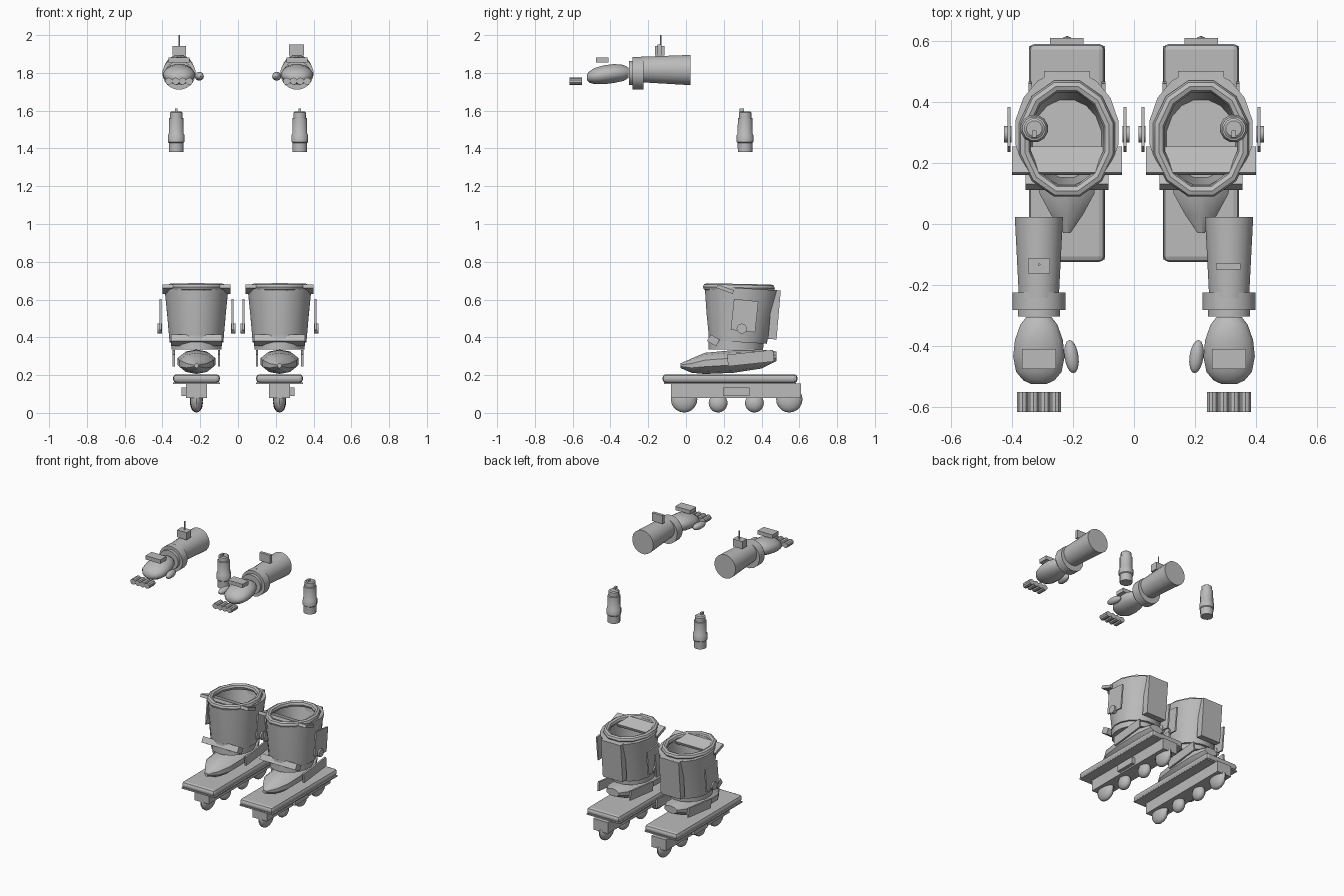
import bpy, bmesh, math
from mathutils import Matrix, Vector, Euler

if "Cube" in bpy.data.objects:
    bpy.data.objects.remove(bpy.data.objects["Cube"])

grey = bpy.data.materials.new("light_grey")
grey.diffuse_color = (0.5, 0.5, 0.5, 1)
grey.use_nodes = True
grey.node_tree.nodes["Principled BSDF"].inputs["Base Color"].default_value = grey.diffuse_color


def finish(bm, name, smooth=True):
    bmesh.ops.recalc_face_normals(bm, faces=bm.faces[:])
    me = bpy.data.meshes.new(name)
    bm.to_mesh(me)
    bm.free()
    me.materials.append(grey)
    ob = bpy.data.objects.new(name, me)
    bpy.context.collection.objects.link(ob)
    if smooth:
        bpy.ops.object.select_all(action='DESELECT')
        ob.select_set(True)
        bpy.context.view_layer.objects.active = ob
        bpy.ops.object.shade_smooth_by_angle(angle=math.radians(35))
    return ob


def place(loc, size, rot=(0, 0, 0)):
    return (Matrix.Translation(loc) @ Euler(rot).to_matrix().to_4x4()
            @ Matrix.Diagonal((*size, 1)))


def box(name, loc, size, rot=(0, 0, 0)):
    bm = bmesh.new()
    bmesh.ops.create_cube(bm, size=1, matrix=place(loc, size, rot))
    return finish(bm, name, False)


def ball(name, loc, radii, rot=(0, 0, 0), seg=16):
    bm = bmesh.new()
    bmesh.ops.create_uvsphere(bm, u_segments=seg, v_segments=10, radius=1,
                              matrix=place(loc, radii, rot))
    return finish(bm, name)


def rod(name, loc, r, length, rot=(0, 0, 0), seg=12):
    bm = bmesh.new()
    bmesh.ops.create_cone(bm, cap_ends=True, segments=seg, radius1=r, radius2=r,
                          depth=length, matrix=place(loc, (1, 1, 1), rot))
    return finish(bm, name)


def loft(name, rings, seg, along_y=False, shear=0.0):
    """Closed skin through elliptical rings (centre, radius a, radius b)."""
    bm = bmesh.new()
    loops = []
    for c, a, b in rings:
        loop = []
        for i in range(seg):
            t = 2 * math.pi * (i + 0.5) / seg
            u, v = a * math.cos(t), b * math.sin(t)
            p = Vector(c) + (Vector((u, 0, v)) if along_y else Vector((u, v, shear * v)))
            loop.append(bm.verts.new(p))
        loops.append(loop)
    for l0, l1 in zip(loops, loops[1:]):
        for i in range(seg):
            j = (i + 1) % seg
            bm.faces.new((l0[i], l0[j], l1[j], l1[i]))
    bm.faces.new(loops[0])
    bm.faces.new(loops[-1])
    return finish(bm, name)


def oval_ring(name, loc, rx, ry, minor, tilt, seg=12):
    bm = bmesh.new()
    grid = []
    for i in range(seg):
        t = 2 * math.pi * (i + 0.5) / seg
        row = []
        for k in range(8):
            p = 2 * math.pi * k / 8
            x = (rx + minor * math.cos(p)) * math.cos(t)
            y = (ry + minor * math.cos(p)) * math.sin(t)
            row.append(bm.verts.new(Vector(loc) + Vector((x, y, minor * math.sin(p) + tilt * y))))
        grid.append(row)
    for i in range(seg):
        n = (i + 1) % seg
        for k in range(8):
            m = (k + 1) % 8
            bm.faces.new((grid[i][k], grid[n][k], grid[n][m], grid[i][m]))
    return finish(bm, name)


def skate(s, tag):
    cx = 0.22 * s
    # deck with bevelled edges and a thin plate beneath
    deck = box(tag + "deck", (cx, 0.233, 0.182), (0.248, 0.715, 0.045))
    bev = deck.modifiers.new("bevel", 'BEVEL')
    bev.width, bev.segments = 0.018, 2
    box(tag + "deck_plate", (cx, 0.233, 0.158), (0.25, 0.70, 0.008))
    # wheel frame, side block and four wheels
    box(tag + "wheel_frame", (cx, 0.265, 0.118), (0.11, 0.69, 0.076))
    box(tag + "side_block", (cx + 0.066 * s, 0.265, 0.112), (0.026, 0.14, 0.044))
    for i, (y, r) in enumerate([(-0.01, 0.07), (0.17, 0.05), (0.362, 0.05), (0.547, 0.07)]):
        ball(f"{tag}wheel_{i}", (cx, y, r + 0.002), (0.034, r, r))
    # shoe and heel plates
    shoe = [(-0.03, 0.25, 0.012, 0.012), (0.03, 0.25, 0.055, 0.038), (0.10, 0.262, 0.095, 0.056),
            (0.25, 0.272, 0.105, 0.06), (0.40, 0.285, 0.092, 0.05), (0.48, 0.30, 0.05, 0.025)]
    loft(tag + "shoe", [((cx, y, z), a, b) for y, z, a, b in shoe], 10, True)
    for k in (-1, 1):
        box(tag + "heel_plate", (cx + 0.12 * k, 0.342, 0.29), (0.012, 0.245, 0.062),
            (math.radians(6), 0, 0))
    # hollow boot shaft, ankle collar and padded rim
    shaft = [(0.375, 0.275, 0.145, 0.155), (0.52, 0.285, 0.158, 0.18), (0.66, 0.30, 0.172, 0.205),
             (0.66, 0.295, 0.135, 0.17), (0.42, 0.28, 0.115, 0.13)]
    loft(tag + "boot_shaft", [((cx, y, z), a, b) for z, y, a, b in shaft], 16, shear=-0.06)
    loft(tag + "ankle_collar", [((cx, 0.263, 0.335), 0.135, 0.148),
                                ((cx, 0.267, 0.41), 0.138, 0.15)], 16)
    oval_ring(tag + "boot_rim", (cx, 0.28, 0.663), 0.143, 0.177, 0.02, -0.02)
    # straps, back panel, side panels and knobs
    box(tag + "top_strap", (cx, 0.208, 0.655), (0.36, 0.092, 0.02), (math.radians(-20), 0, 0))
    box(tag + "ankle_strap", (cx, 0.145, 0.384), (0.272, 0.055, 0.04), (math.radians(-30), 0, 0))
    box(tag + "back_panel", (cx, 0.468, 0.52), (0.15, 0.045, 0.26), (math.radians(-5), 0, 0))
    for k in (-1, 1):
        box(tag + "side_panel", (cx + 0.19 * k, 0.31, 0.515), (0.01, 0.13, 0.165),
            (math.radians(-6), 0, 0))
        rod(tag + "side_knob", (cx + 0.194 * k, 0.295, 0.446), 0.027, 0.024, (0, math.pi / 2, 0))


def canister(s, tag):
    # stepped canister with a small nozzle
    c = (0.327 * s, 0.313)
    prof = [(1.38, 0.040), (1.43, 0.041), (1.435, 0.046), (1.47, 0.046), (1.478, 0.041),
            (1.56, 0.040), (1.562, 0.034), (1.59, 0.034), (1.596, 0.026)]
    loft(tag + "canister", [((*c, z), r, r) for z, r in prof], 12)
    box(tag + "nozzle", (c[0], c[1] - 0.018, 1.602), (0.014, 0.022, 0.018))


def glove(s, tag):
    cx = 0.312 * s
    # sleeve, collar and wrist
    loft(tag + "sleeve", [((cx, 0.023, 1.815), 0.08, 0.081),
                          ((cx, -0.245, 1.818), 0.066, 0.068)], 20, True)
    loft(tag + "collar", [((cx, -0.225, 1.798), 0.088, 0.087),
                          ((cx, -0.282, 1.798), 0.088, 0.087)], 20, True)
    loft(tag + "wrist", [((cx, -0.26, 1.80), 0.07, 0.065),
                         ((cx, -0.303, 1.80), 0.07, 0.065)], 20, True)
    # palm, thumb and four separate fingertips
    palm = [(-0.305, 1.80, 0.042, 0.028), (-0.33, 1.80, 0.062, 0.043), (-0.38, 1.797, 0.08, 0.051),
            (-0.435, 1.79, 0.086, 0.051), (-0.485, 1.783, 0.076, 0.043),
            (-0.513, 1.778, 0.052, 0.03), (-0.525, 1.776, 0.025, 0.014)]
    loft(tag + "palm", [((cx, y, z), a, b) for y, z, a, b in palm], 16, True)
    ball(tag + "thumb", (cx - 0.107 * s, -0.435, 1.782), (0.023, 0.055, 0.023),
         (0, 0, math.radians(-8 * s)))
    for i in range(4):
        rod(f"{tag}finger_{i}", (cx + (i - 1.5) * 0.036, -0.584, 1.756), 0.019, 0.066,
            (math.pi / 2, 0, 0), 10)
    # knuckle plate
    box(tag + "knuckle_plate", (cx, -0.443, 1.868), (0.112, 0.066, 0.026))


for s, tag in ((-1, "left_"), (1, "right_")):
    skate(s, tag)
    canister(s, tag)
    glove(s, tag)

# wrist devices: radio with antenna on one arm, flat screen on the other
box("radio", (-0.312, -0.138, 1.918), (0.072, 0.05, 0.05))
rod("antenna", (-0.311, -0.133, 1.97), 0.004, 0.06, seg=8)
box("screen", (0.309, -0.14, 1.921), (0.08, 0.02, 0.056))
